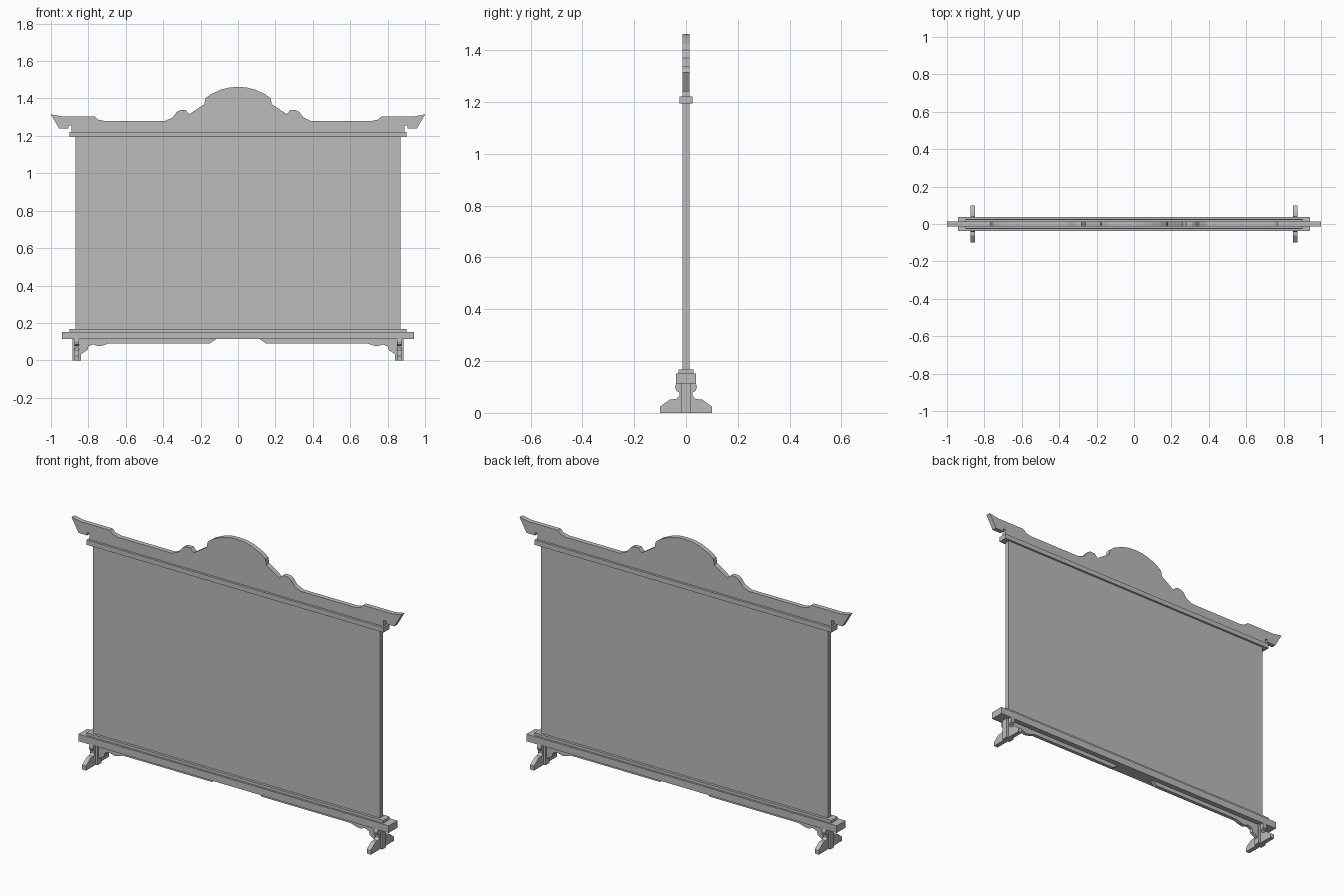
import bpy
import bmesh

cube = bpy.data.objects.get("Cube")
if cube:
    bpy.data.objects.remove(cube, do_unlink=True)

grey = bpy.data.materials.new("plain_grey")
grey.use_nodes = True
colour = (0.5, 0.5, 0.5, 1)
grey.diffuse_color = colour
grey.node_tree.nodes["Principled BSDF"].inputs["Base Color"].default_value = colour


def extrude(name, outline, low, high, axis="y"):
    """Flat board: an outline pushed from low to high along the axis."""
    bm = bmesh.new()
    place = (lambda u, z: (u, low, z)) if axis == "y" else (lambda u, z: (low, u, z))
    face = bm.faces.new([bm.verts.new(place(u, z)) for u, z in outline])
    moved = bmesh.ops.extrude_face_region(bm, geom=[face])["geom"]
    step = (0, high - low, 0) if axis == "y" else (high - low, 0, 0)
    bmesh.ops.translate(bm, vec=step,
                        verts=[v for v in moved if isinstance(v, bmesh.types.BMVert)])
    bmesh.ops.recalc_face_normals(bm, faces=bm.faces)
    mesh = bpy.data.meshes.new(name)
    bm.to_mesh(mesh)
    bm.free()
    mesh.materials.append(grey)
    obj = bpy.data.objects.new(name, mesh)
    bpy.context.collection.objects.link(obj)
    return obj


def box(name, half_x, half_y, z0, z1, x=0):
    outline = [(x - half_x, z0), (x + half_x, z0), (x + half_x, z1), (x - half_x, z1)]
    return extrude(name, outline, -half_y, half_y)


def mirrored(half):
    """Close a half outline, mirroring it over the centre line."""
    return half + [(-u, z) for u, z in reversed(half) if u > 0]


# Screen panel and its mouldings
box("panel", 0.87, 0.014, 0.16, 1.2)
box("top_rail", 0.9, 0.025, 1.195, 1.222)
box("bottom_moulding", 0.9, 0.028, 0.15, 0.167)
box("base_beam", 0.94, 0.038, 0.113, 0.152)

# Carved crest with upswept tips and a central arch
crest = [(0, 1.462), (0.045, 1.459), (0.09, 1.448), (0.145, 1.423), (0.175, 1.4),
         (0.18, 1.37), (0.26, 1.317), (0.28, 1.338), (0.31, 1.338), (0.327, 1.328),
         (0.35, 1.298), (0.39, 1.28), (0.715, 1.28), (0.75, 1.287), (0.768, 1.305),
         (0.945, 1.305), (1.0, 1.315), (0.957, 1.24), (0.905, 1.24), (0.905, 1.255),
         (0.89, 1.255), (0.89, 1.215)]
extrude("crest", mirrored(crest), -0.013, 0.013)

# Scalloped apron pieces, one on each side of the open middle
apron = [(0.115, 0.115), (0.15, 0.09), (0.69, 0.09), (0.72, 0.08), (0.745, 0.075),
         (0.775, 0.085), (0.8, 0.075), (0.805, 0.055), (0.845, 0.03), (0.845, 0.115)]

# Foot seen from the end
foot = [(0.038, 0.115), (0.042, 0.1), (0.038, 0.086), (0.025, 0.078), (0.025, 0.065),
        (0.039, 0.053), (0.062, 0.052), (0.1, 0.024), (0.1, 0)]

for side, s in (("left", 1), ("right", -1)):
    extrude(side + "_apron", [(s * u, z) for u, z in apron], -0.01, 0.01)
    box(side + "_post", 0.023, 0.017, 0, 0.115, s * 0.863)
    extrude(side + "_foot", mirrored(foot), s * 0.863 - 0.012, s * 0.863 + 0.012, "x")
